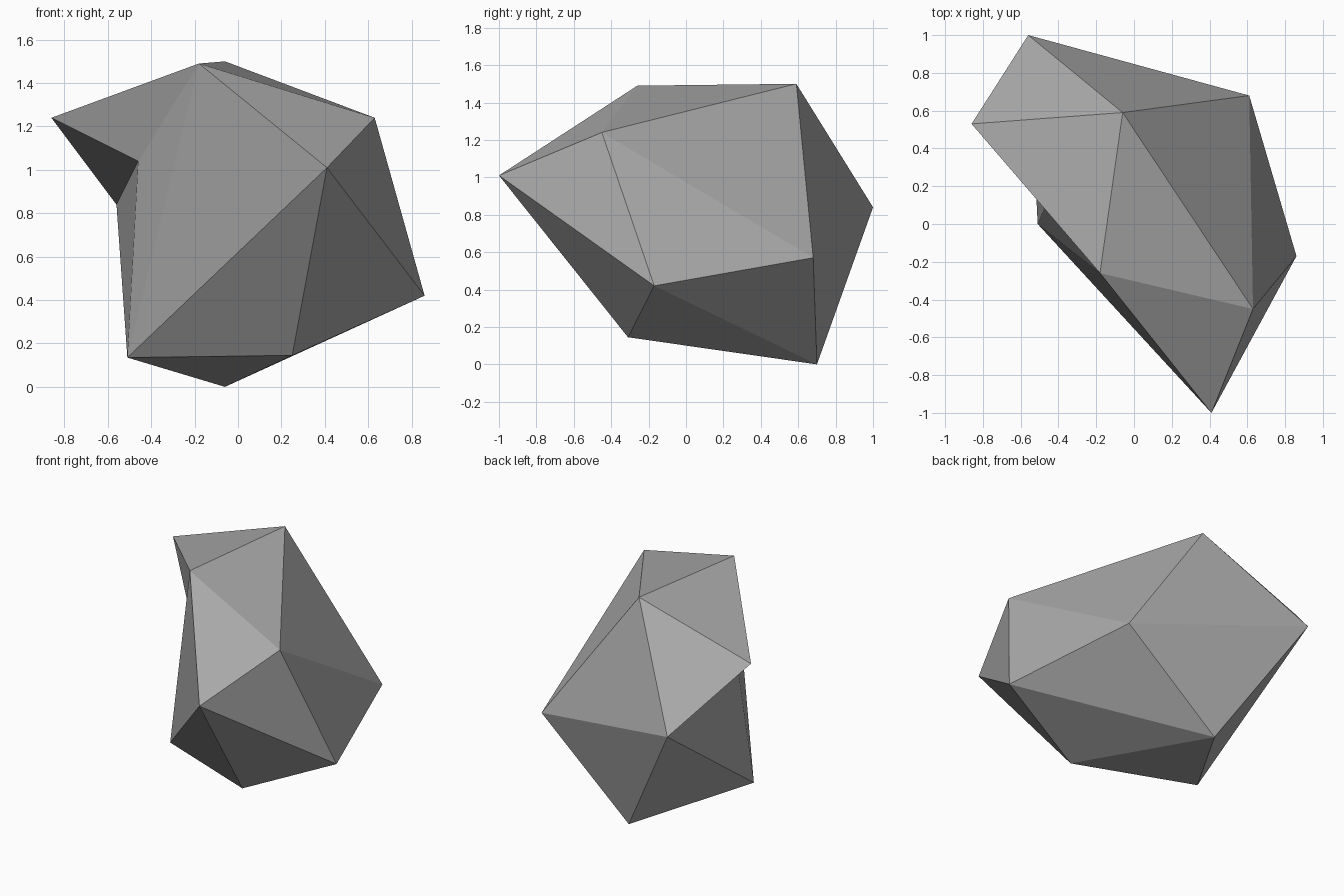
import bpy
import bmesh

default_cube = bpy.data.objects.get("Cube")
if default_cube:
    bpy.data.objects.remove(default_cube, do_unlink=True)


def make_material(name, colour):
    material = bpy.data.materials.new(name)
    material.use_nodes = True
    material.diffuse_color = colour
    material.node_tree.nodes["Principled BSDF"].inputs["Base Color"].default_value = colour
    return material


# Corners of the boulder, each called by one letter
corners = {
    "A": (-0.56, 1.0, 0.84),    # back point
    "B": (-0.86, 0.53, 1.24),   # overhang tip
    "C": (-0.06, 0.59, 1.5),    # rear of the top ridge
    "H": (-0.18, -0.26, 1.49),  # front of the top ridge
    "D": (0.61, 0.68, 0.57),
    "E": (0.86, -0.17, 0.42),
    "F": (0.63, -0.45, 1.24),
    "G": (0.41, -1.0, 1.01),    # front point
    "J": (0.25, -0.31, 0.145),
    "K": (-0.06, 0.7, 0.0),     # foot
    "M": (-0.51, 0.0, 0.135),
    "P": (-0.46, 0.12, 1.04),   # hollow under the overhang
}

# Facets, grouped by the part of the boulder they cover
top_facets = "ABC BCH CHF CFD ACD HFG"
side_facets = "DFE FGE DAK DEK KMA"
front_facets = "HGM GMJ GEJ"
hollow_facets = "BPA PAM BHP HPM"
base_facets = "EJK JKM"
facets = " ".join((top_facets, side_facets, front_facets, hollow_facets, base_facets))

bm = bmesh.new()
points = {name: bm.verts.new(position) for name, position in corners.items()}
for facet in facets.split():
    bm.faces.new([points[letter] for letter in facet])
bmesh.ops.recalc_face_normals(bm, faces=bm.faces)

mesh = bpy.data.meshes.new("boulder")
bm.to_mesh(mesh)
bm.free()

# Flat-shaded stone
mesh.materials.append(make_material("grey stone", (0.4, 0.4, 0.4, 1.0)))
boulder = bpy.data.objects.new("boulder", mesh)
bpy.context.collection.objects.link(boulder)
